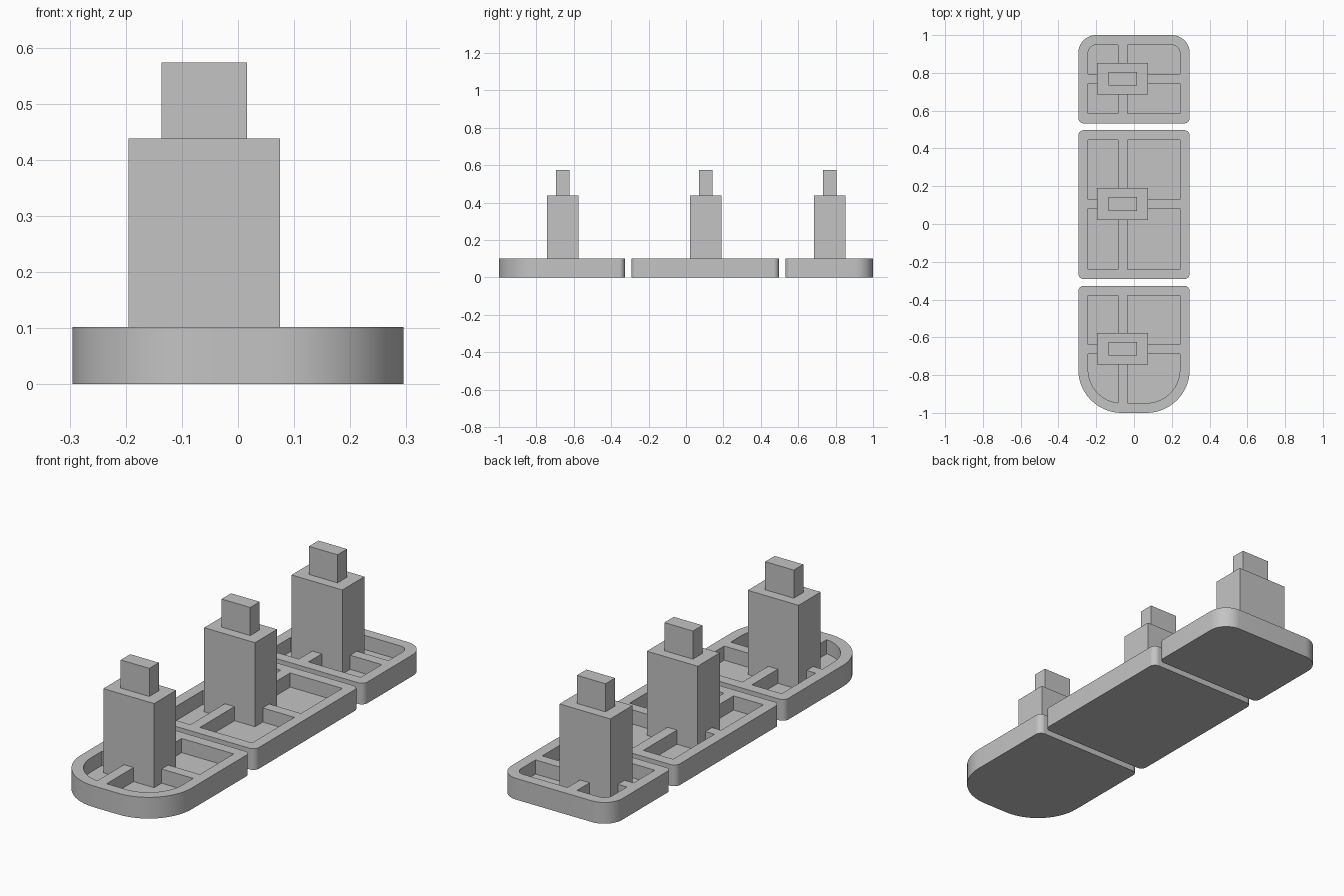
import bpy
import bmesh
from math import cos, sin, pi, radians
from mathutils import Vector

cube = bpy.data.objects.get("Cube")
if cube:
    bpy.data.objects.remove(cube, do_unlink=True)

grey = bpy.data.materials.new("plain_grey")
grey.use_nodes = True
colour = (0.55, 0.55, 0.55, 1)
grey.diffuse_color = colour
grey.node_tree.nodes["Principled BSDF"].inputs["Base Color"].default_value = colour

HALF_WIDTH = 0.295
RIM = 0.052
FLOOR, TOP = 0.034, 0.102
RIB_X = (-0.085, -0.034)


def add_object(name, bm):
    bmesh.ops.recalc_face_normals(bm, faces=bm.faces)
    mesh = bpy.data.meshes.new(name)
    bm.to_mesh(mesh)
    bm.free()
    obj = bpy.data.objects.new(name, mesh)
    bpy.context.collection.objects.link(obj)
    mesh.materials.append(grey)
    return obj


def outline(half_width, y0, y1, r_front, r_back):
    """Rectangle with its own corner radius at the front and the back."""
    points = []
    corners = [(1, y1, -1, r_back, 0), (-1, y1, -1, r_back, 1),
               (-1, y0, 1, r_front, 2), (1, y0, 1, r_front, 3)]
    for sx, y, inward, r, quarter in corners:
        cx, cy = sx * (half_width - r), y + inward * r
        steps = 14 if r > 0 else 0
        for i in range(steps + 1):
            a = (quarter + i / max(steps, 1)) * pi / 2
            points.append((cx + r * cos(a), cy + r * sin(a)))
    return points


def add_prism(bm, points, z0, z1, limits=()):
    """Extrude an outline upwards, after trimming it by (point, outward normal) planes."""
    part = bmesh.new()
    part.faces.new([part.verts.new((x, y, z0)) for x, y in points])
    for co, normal in limits:
        bmesh.ops.bisect_plane(part, geom=part.verts[:] + part.edges[:] + part.faces[:],
                               plane_co=co, plane_no=normal, clear_outer=True)
    result = bmesh.ops.extrude_face_region(part, geom=part.faces[:])
    moved = [v for v in result["geom"] if isinstance(v, bmesh.types.BMVert)]
    bmesh.ops.translate(part, verts=moved, vec=(0, 0, z1 - z0))
    bmesh.ops.recalc_face_normals(part, faces=part.faces)
    mesh = bpy.data.meshes.new("temporary_part")
    part.to_mesh(mesh)
    part.free()
    bm.from_mesh(mesh)
    bpy.data.meshes.remove(mesh)


def box(name, x0, x1, y0, y1, z0, z1):
    bm = bmesh.new()
    add_prism(bm, [(x0, y0), (x1, y0), (x1, y1), (x0, y1)], z0, z1)
    return add_object(name, bm)


def tray(name, y0, y1, r_front, r_back, rib_y):
    # Rounded slab
    bm = bmesh.new()
    add_prism(bm, outline(HALF_WIDTH, y0, y1, r_front, r_back), 0, TOP)
    base = add_object(name + "_tray", bm)

    # Four pockets, leaving crossed ribs between them
    bm = bmesh.new()
    inner = outline(HALF_WIDTH - RIM, y0 + RIM, y1 - RIM,
                    max(r_front - RIM, 0), max(r_back - RIM, 0))
    for x, sx in zip(RIB_X, (1, -1)):
        for y, sy in zip(rib_y, (1, -1)):
            add_prism(bm, inner, FLOOR, TOP + 0.1,
                      [(Vector((x, 0, 0)), Vector((sx, 0, 0))),
                       (Vector((0, y, 0)), Vector((0, sy, 0)))])
    cutter = add_object(name + "_pocket_cutter", bm)
    cutter.hide_render = True
    mod = base.modifiers.new("pockets", "BOOLEAN")
    mod.operation = "DIFFERENCE"
    mod.solver = "EXACT"
    mod.object = cutter
    bpy.ops.object.select_all(action="DESELECT")
    base.select_set(True)
    bpy.context.view_layer.objects.active = base
    bpy.ops.object.modifier_apply(modifier=mod.name)
    bpy.data.objects.remove(cutter, do_unlink=True)
    bpy.ops.object.shade_smooth_by_angle(angle=radians(30))


# Each section: name, front and back edge, corner radii, cross rib, tower centre
sections = [
    ("front", -1.0, -0.327, 0.23, 0.03, (-0.687, -0.637), -0.66),
    ("middle", -0.292, 0.497, 0.03, 0.03, (0.081, 0.131), 0.106),
    ("back", 0.532, 1.0, 0.03, 0.095, (0.744, 0.795), 0.769),
]
for name, y0, y1, r_front, r_back, rib_y, yc in sections:
    tray(name, y0, y1, r_front, r_back, rib_y)
    box(name + "_tower", -0.195, 0.075, yc - 0.084, yc + 0.084, FLOOR - 0.01, 0.438)
    box(name + "_tower_cap", -0.136, 0.016, yc - 0.036, yc + 0.036, 0.43, 0.573)
